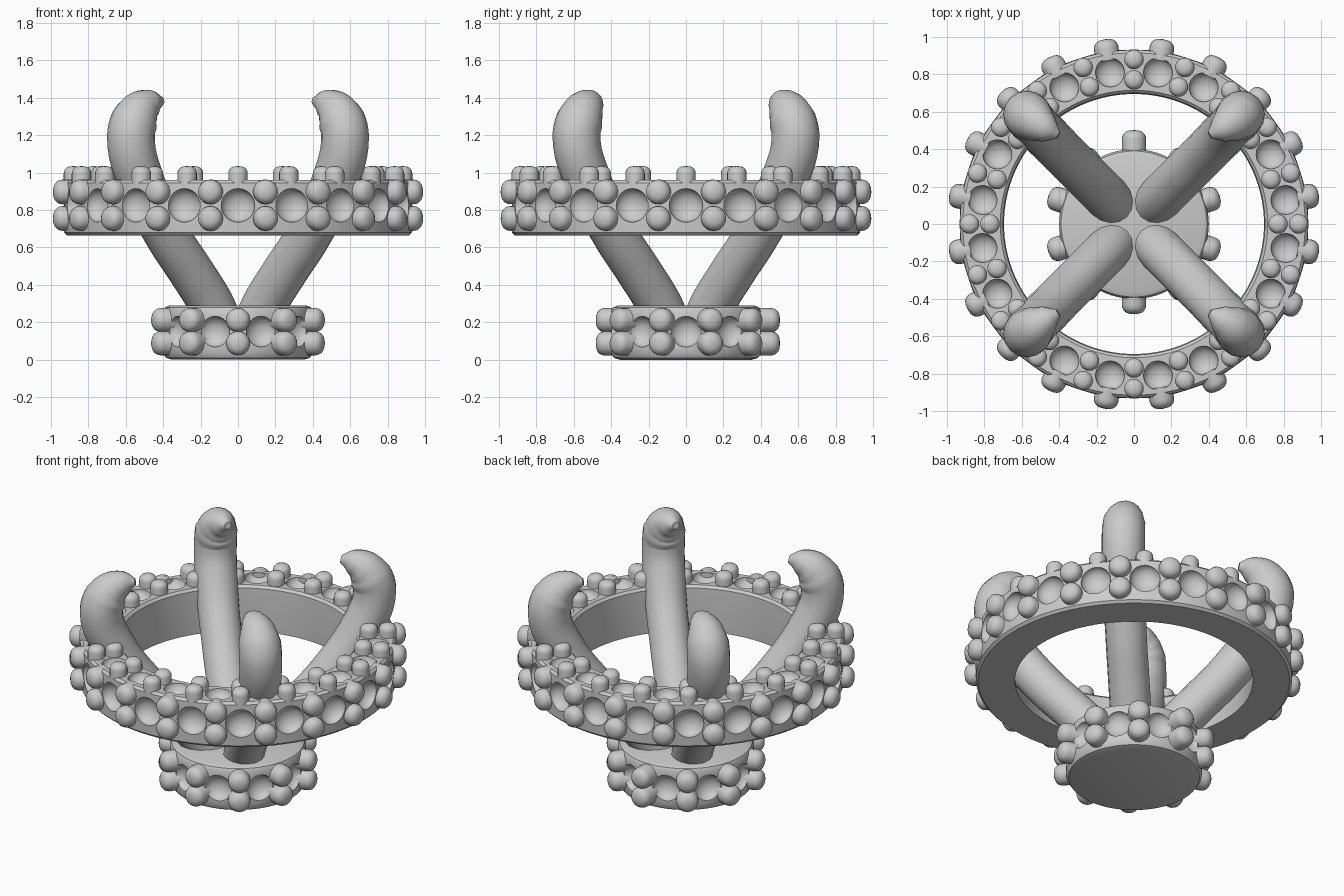
import bpy, bmesh
from math import radians, cos, sin, pi
from mathutils import Matrix, Vector

if "Cube" in bpy.data.objects:
    bpy.data.objects.remove(bpy.data.objects["Cube"])


def finish(name, bm):
    bmesh.ops.remove_doubles(bm, verts=bm.verts, dist=1e-5)
    bmesh.ops.recalc_face_normals(bm, faces=bm.faces)
    me = bpy.data.meshes.new(name)
    bm.to_mesh(me)
    bm.free()
    smooth(me)
    ob = bpy.data.objects.new(name, me)
    bpy.context.collection.objects.link(ob)
    return ob


def smooth(me):
    for p in me.polygons:
        p.use_smooth = True
    me.set_sharp_from_angle(angle=radians(35))


def lathe(bm, profile, steps, matrix=Matrix(), closed=False):
    """Spin an (r, z) profile about local z, then place it."""
    vs = [bm.verts.new((r, 0, z)) for r, z in profile]
    pairs = list(zip(vs, vs[1:])) + ([(vs[-1], vs[0])] if closed else [])
    es = [bm.edges.new(p) for p in pairs]
    before = set(bm.verts) - set(vs)
    bmesh.ops.spin(bm, geom=vs + es, cent=(0, 0, 0), axis=(0, 0, 1),
                   angle=2 * pi, steps=steps, use_merge=False)
    new = [v for v in bm.verts if v not in before]
    for v in new:
        v.co = matrix @ v.co


def radial(deg, r, z):
    """Local z points outwards at the given angle."""
    a = radians(deg)
    d = Vector((cos(a), sin(a), 0))
    rot = d.to_track_quat('Z', 'Y').to_matrix().to_4x4()
    return Matrix.Translation(d * r + Vector((0, 0, z))) @ rot


def upright(deg, r, z):
    a = radians(deg)
    return Matrix.Translation((r * cos(a), r * sin(a), z))


def beads(name, places, radius, height):
    bm = bmesh.new()
    dome = min(radius, height) * 0.75
    prof = [(0, -0.04), (radius, -0.04)]
    prof += [(radius * cos(t) ** 0.75 if i < 5 else 0, height - dome + dome * sin(t))
             for i, t in enumerate(j * pi / 10 for j in range(6))]
    for m in places:
        part = bmesh.new()
        lathe(part, prof, 20, m)
        bmesh.ops.remove_doubles(part, verts=part.verts, dist=1e-5)
        tmp = bpy.data.meshes.new("tmp")
        part.to_mesh(tmp)
        part.free()
        bm.from_mesh(tmp)
        bpy.data.meshes.remove(tmp)
    return finish(name, bm)


def carve(ob, places):
    """Cut round dimples; places holds (matrix, radius)."""
    bm = bmesh.new()
    for m, r in places:
        bmesh.ops.create_uvsphere(bm, u_segments=24, v_segments=16, radius=r,
                                  matrix=m @ Matrix.Diagonal((1, 1, 0.75, 1)))
    cutter = finish("dimple_cutter", bm)
    cutter.hide_render = True
    mod = ob.modifiers.new("dimples", 'BOOLEAN')
    mod.operation = 'DIFFERENCE'
    mod.solver = 'EXACT'
    mod.object = cutter
    bpy.context.view_layer.objects.active = ob
    bpy.ops.object.modifier_apply(modifier=mod.name)
    bpy.data.objects.remove(cutter)
    smooth(ob.data)


# Large ring with dimples on the wall and top
bm = bmesh.new()
lathe(bm, [(0.70, 0.665), (0.915, 0.665), (0.93, 0.68), (0.935, 0.81), (0.93, 0.945),
           (0.915, 0.96), (0.715, 0.96), (0.70, 0.945), (0.695, 0.81)], 120, closed=True)
ring = finish("ring", bm)
carve(ring, [(radial(18 * i, 0.93, 0.825), 0.09) for i in range(20)] +
            [(upright(18 * i + 9, 0.82, 0.96), 0.078) for i in range(20)])
beads("ring_wall_beads", [radial(18 * i + 9, 0.925, z) for i in range(20)
                          for z in (0.755, 0.897)], 0.066, 0.075)
beads("ring_top_beads", [upright(18 * i, r, 0.96) for i in range(20)
                         for r in (0.77, 0.88)], 0.052, 0.075)

# Round foot with dimples and beads
bm = bmesh.new()
lathe(bm, [(0, 0), (0.35, 0), (0.385, 0.01), (0.40, 0.035), (0.40, 0.26),
           (0.39, 0.28), (0.365, 0.29), (0, 0.29)], 80)
foot = finish("foot", bm)
carve(foot, [(radial(36 * i, 0.405, 0.15), 0.083) for i in range(10)])
beads("foot_beads", [radial(36 * i + 18, 0.415 if i == 2 else 0.395, z)
                     for i in range(10) for z in (0.088, 0.212)], 0.065, 0.087)

# Four curved claws rising from the foot through the ring
path = [(0.09, 0.09, 0.18, 0.120), (0.145, 0.145, 0.30, 0.122),
        (0.25, 0.25, 0.47, 0.122), (0.38, 0.38, 0.67, 0.122),
        (0.525, 0.53, 0.97, 0.126), (0.572, 0.585, 1.19, 0.128),
        (0.553, 0.568, 1.28, 0.126), (0.515, 0.54, 1.34, 0.106),
        (0.46, 0.505, 1.374, 0.073), (0.405, 0.475, 1.385, 0.022)]
for label, sx, sy in (("front_right", 1, -1), ("front_left", -1, -1),
                      ("back_right", 1, 1), ("back_left", -1, 1)):
    cu = bpy.data.curves.new("claw_" + label, 'CURVE')
    cu.dimensions = '3D'
    cu.bevel_depth = 1.0
    cu.bevel_resolution = 6
    cu.resolution_u = 6
    cu.use_fill_caps = True
    sp = cu.splines.new('BEZIER')
    sp.bezier_points.add(len(path) - 1)
    for p, (x, y, z, r) in zip(sp.bezier_points, path):
        p.co = (x * sx, y * sy, z)
        p.radius = r
        p.handle_left_type = p.handle_right_type = 'AUTO'
    ob = bpy.data.objects.new("claw_" + label, cu)
    bpy.context.collection.objects.link(ob)
